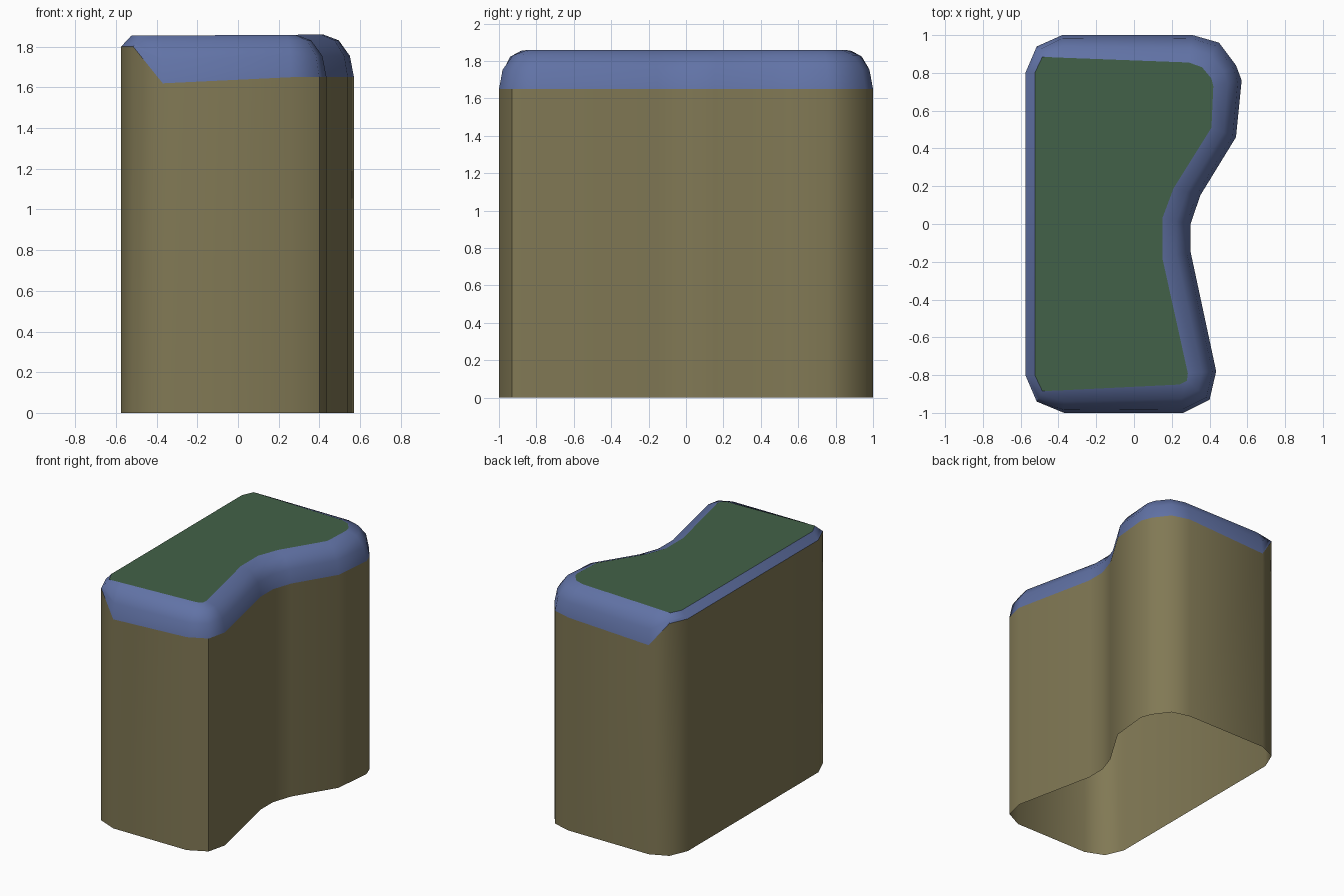
import bpy, math

if "Cube" in bpy.data.objects:
    bpy.data.objects.remove(bpy.data.objects["Cube"])

# Plan stations, clockwise from the left back corner:
# outer x, outer y, rim base z, inner x, inner y
STATIONS = [
    (-0.575, 0.80, 1.80, -0.525, 0.80),
    (-0.515, 0.94, 1.80, -0.485, 0.885),
    (-0.38, 1.00, 1.62, -0.37, 0.88),
    (0.31, 1.00, 1.65, 0.29, 0.855),
    (0.45, 0.96, 1.65, 0.36, 0.83),
    (0.54, 0.84, 1.65, 0.41, 0.77),
    (0.57, 0.76, 1.65, 0.42, 0.73),
    (0.54, 0.46, 1.65, 0.41, 0.51),
    (0.35, 0.15, 1.65, 0.21, 0.19),
    (0.30, 0.00, 1.65, 0.15, 0.03),
    (0.30, -0.15, 1.65, 0.15, -0.18),
    (0.435, -0.78, 1.65, 0.285, -0.79),
    (0.40, -0.93, 1.65, 0.28, -0.83),
    (0.26, -1.00, 1.65, 0.24, -0.85),
    (-0.37, -1.00, 1.62, -0.37, -0.88),
    (-0.515, -0.94, 1.80, -0.485, -0.885),
    (-0.575, -0.80, 1.80, -0.525, -0.80),
][::-1]
N = len(STATIONS)


def ring(k, steps=3):
    """Ring k of the rounded rim, from the wall (0) to the top (steps)."""
    a = k / steps * math.pi / 2
    out = []
    for ox, oy, z, ix, iy in STATIONS:
        top = 1.857 + 0.006 * ix
        h, v = 1 - math.cos(a), math.sin(a)
        if z > 1.7:                      # flat chamfer along the left side
            h = v = k / steps
        out.append((ox + (ix - ox) * h, oy + (iy - oy) * h, z + (top - z) * v))
    return out


def make(name, rings, color, cap=False):
    verts = [p for r in rings for p in r]
    faces = [(j * N + i, j * N + (i + 1) % N, (j + 1) * N + (i + 1) % N, (j + 1) * N + i)
             for j in range(len(rings) - 1) for i in range(N)]
    if cap:
        faces.append(tuple(range(N)))
    mesh = bpy.data.meshes.new(name)
    mesh.from_pydata(verts, [], faces)
    mat = bpy.data.materials.new(name + "_color")
    mat.diffuse_color = (*color, 1)
    mat.use_nodes = True
    mat.node_tree.nodes["Principled BSDF"].inputs["Base Color"].default_value = mat.diffuse_color
    mesh.materials.append(mat)
    ob = bpy.data.objects.new(name, mesh)
    bpy.context.collection.objects.link(ob)
    bpy.ops.object.select_all(action='DESELECT')
    ob.select_set(True)
    bpy.context.view_layer.objects.active = ob
    bpy.ops.object.shade_smooth_by_angle(angle=math.radians(50))


# Side walls, open underneath
base = [(s[0], s[1], 0) for s in STATIONS]
make("side_walls", [base, ring(0)], (0.22, 0.19, 0.09))
# Rounded rim
make("rounded_rim", [ring(k) for k in range(4)], (0.12, 0.17, 0.38))
# Flat top
make("top_surface", [ring(3)], (0.055, 0.12, 0.065), cap=True)
